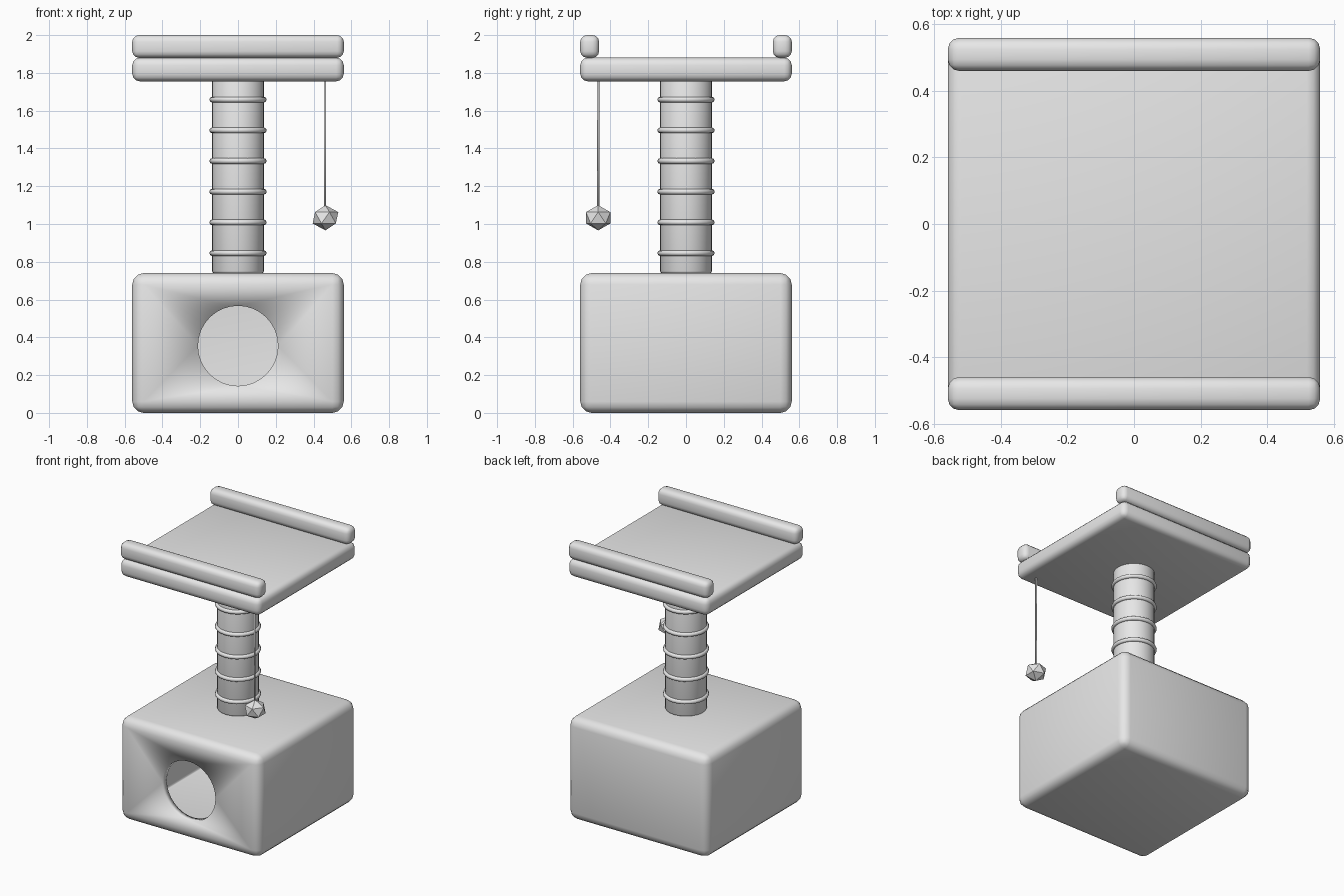
import bpy, bmesh, math
from mathutils import Matrix, Vector

if "Cube" in bpy.data.objects:
    bpy.data.objects.remove(bpy.data.objects["Cube"])

GREY = (0.8, 0.8, 0.8, 1.0)
mat = bpy.data.materials.new("plain_grey")
mat.use_nodes = True
mat.diffuse_color = GREY
mat.node_tree.nodes["Principled BSDF"].inputs["Base Color"].default_value = GREY


def finish(name, bm, smooth=True):
    mesh = bpy.data.meshes.new(name)
    bmesh.ops.recalc_face_normals(bm, faces=bm.faces[:])
    for f in bm.faces:
        f.smooth = smooth
    bm.to_mesh(mesh)
    bm.free()
    mesh.materials.append(mat)
    obj = bpy.data.objects.new(name, mesh)
    bpy.context.collection.objects.link(obj)
    return obj


def rounded_box(size, centre, radius):
    bm = bmesh.new()
    bmesh.ops.create_cube(bm, size=1)
    bmesh.ops.scale(bm, vec=Vector(size), verts=bm.verts[:])
    bmesh.ops.translate(bm, vec=Vector(centre), verts=bm.verts[:])
    bmesh.ops.bevel(bm, geom=bm.edges[:], offset=radius, segments=3,
                    profile=0.5, affect='EDGES')
    return bm


def cylinder(name, radius, bottom, top, x=0, y=0, sides=32, bevel=0):
    bm = bmesh.new()
    bmesh.ops.create_cone(bm, cap_ends=True, segments=sides, radius1=radius,
                          radius2=radius, depth=top - bottom,
                          matrix=Matrix.Translation((x, y, (top + bottom) / 2)))
    if bevel:
        rims = [e for e in bm.edges if abs(e.verts[0].co.z - e.verts[1].co.z) < 1e-5]
        bmesh.ops.bevel(bm, geom=rims, offset=bevel, segments=2,
                        profile=0.5, affect='EDGES')
    return finish(name, bm)


# Hollow base with a round doorway in the front
HALF = 0.56
bm = rounded_box((2 * HALF, 2 * HALF, 0.74), (0, 0, 0.38 - 0.01), 0.06)
front = min(bm.faces, key=lambda f: f.calc_center_median().y)
border = list(front.edges)
bmesh.ops.delete(bm, geom=[front], context='FACES_ONLY')
door = bmesh.ops.create_circle(
    bm, cap_ends=False, segments=32, radius=0.212,
    matrix=Matrix.Translation((0, -HALF, 0.355)) @ Matrix.Rotation(math.pi / 2, 4, 'X'))
rim = {e for v in door["verts"] for e in v.link_edges}
bmesh.ops.triangle_fill(bm, edges=border + list(rim), use_beauty=True)
base = finish("base_house", bm)
wall = base.modifiers.new("wall", 'SOLIDIFY')
wall.thickness = 0.05
wall.offset = -1

# Post with rope rings
cylinder("post", 0.137, 0.74, 1.77, bevel=0.01)
for i in range(6):
    bm = bmesh.new()
    ring = bmesh.ops.create_circle(
        bm, segments=8, radius=0.015,
        matrix=Matrix.Translation((0.137, 0, 0)) @ Matrix.Rotation(math.pi / 2, 4, 'X'))
    bmesh.ops.spin(bm, geom=bm.verts[:] + bm.edges[:], cent=(0, 0, 0), axis=(0, 0, 1),
                   angle=2 * math.pi, steps=24, use_merge=True)
    bmesh.ops.remove_doubles(bm, verts=bm.verts[:], dist=1e-4)
    bmesh.ops.translate(bm, vec=(0, 0, 0.846 + 0.1625 * i), verts=bm.verts[:])
    finish(f"rope_ring_{i + 1}", bm)

# Platform and its two side bolsters
finish("platform", rounded_box((2 * HALF, 2 * HALF, 0.125), (0, 0, 1.818), 0.04))
for name, side in (("front_bolster", -1), ("back_bolster", 1)):
    finish(name, rounded_box((2 * HALF, 0.1, 0.12), (0, side * 0.51, 1.94), 0.035))

# Hanging toy
cylinder("toy_cord", 0.006, 1.06, 1.77, x=0.46, y=-0.465, sides=8)
bm = bmesh.new()
bmesh.ops.create_icosphere(
    bm, subdivisions=1, radius=0.076,
    matrix=Matrix.Translation((0.463, -0.465, 1.033)) @ Matrix.Diagonal((1, 1, 0.88, 1)))
finish("toy_ball", bm, smooth=False)
